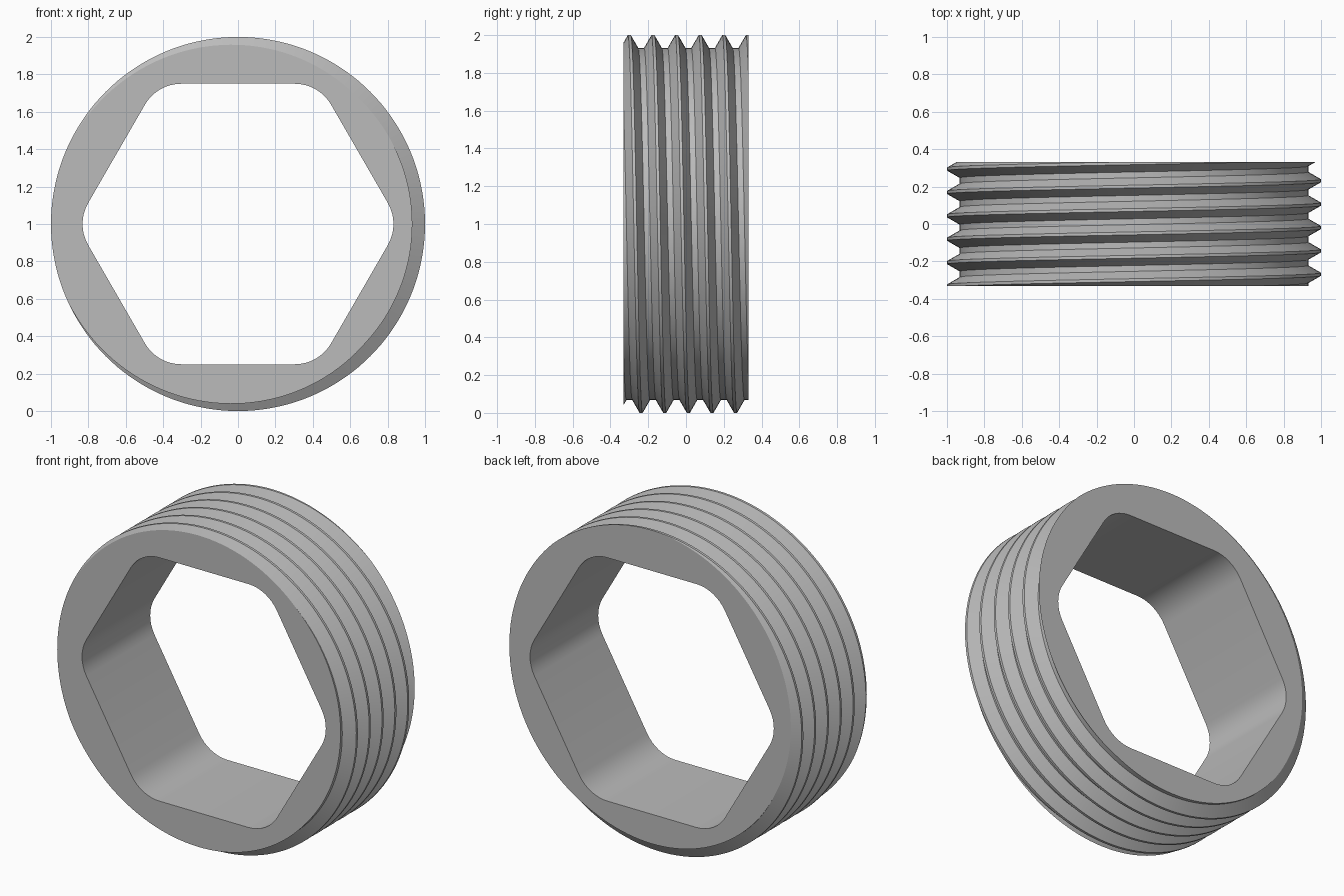
import bpy
import bmesh
from math import sin, cos, tan, pi, radians
from mathutils import Vector

if "Cube" in bpy.data.objects:
    bpy.data.objects.remove(bpy.data.objects["Cube"])

PITCH = 0.125          # thread pitch along y
CREST, ROOT = 1.0, 0.932
HALF = 0.332           # half the ring's depth
START = -0.30          # y of a crest at the top of the ring
SEGS = 144
APOTHEM, FILLET = 0.75, 0.225

# One pitch of the thread profile: (offset along y, radius)
PROFILE = [(-PITCH / 16, CREST), (PITCH / 16, CREST),
           (PITCH * 3 / 8, ROOT), (PITCH * 5 / 8, ROOT)]

bm = bmesh.new()

# Helical thread surface, longer than needed at both ends
columns = []
for s in range(SEGS + 1):
    a = 2 * pi * s / SEGS
    column = []
    for k in range(-3, 8):
        for off, r in PROFILE:
            y = START + PITCH * (k + s / SEGS) + off
            column.append(bm.verts.new((r * sin(a), y, 1 + r * cos(a))))
    columns.append(column)
for c0, c1 in zip(columns, columns[1:]):
    for i in range(len(c0) - 1):
        bm.faces.new((c0[i], c1[i], c1[i + 1], c0[i + 1]))
bmesh.ops.remove_doubles(bm, verts=bm.verts[:], dist=1e-5)

# Trim the thread flat at the front and back
for side in (-1, 1):
    bmesh.ops.bisect_plane(bm, geom=bm.verts[:] + bm.edges[:] + bm.faces[:],
                           dist=1e-6, plane_co=(0, side * HALF, 0),
                           plane_no=(0, side, 0), clear_outer=True)
rims = {side: [e for e in bm.edges if e.is_boundary
               and all(abs(v.co.y - side * HALF) < 1e-4 for v in e.verts)]
        for side in (-1, 1)}

# Hexagonal socket outline with rounded corners
outline = []
for corner in range(6):
    mid = radians(60 * corner)
    dist = (APOTHEM - FILLET) / cos(pi / 6)
    for i in range(9):
        a = mid + radians(-30 + 60 * i / 8)
        outline.append((dist * cos(mid) + FILLET * cos(a),
                        1 + dist * sin(mid) + FILLET * sin(a)))
loops = {side: [bm.verts.new((x, side * HALF, z)) for x, z in outline]
         for side in (-1, 1)}
n = len(outline)
for i in range(n):
    j = (i + 1) % n
    bm.faces.new((loops[-1][i], loops[-1][j], loops[1][j], loops[1][i]))

# Flat end faces between the thread and the socket
for side, loop in loops.items():
    inner = [bm.edges.get((loop[i], loop[(i + 1) % n])) for i in range(n)]
    bmesh.ops.triangle_fill(bm, edges=rims[side] + inner, use_beauty=True,
                            use_dissolve=False, normal=Vector((0, side, 0)))
bmesh.ops.recalc_face_normals(bm, faces=bm.faces[:])

mesh = bpy.data.meshes.new("threaded_ring")
bm.to_mesh(mesh)
bm.free()
ring = bpy.data.objects.new("threaded_ring", mesh)
bpy.context.collection.objects.link(ring)

# Plain grey metal
grey = bpy.data.materials.new("grey_metal")
grey.diffuse_color = (0.5, 0.5, 0.5, 1)
grey.use_nodes = True
grey.node_tree.nodes["Principled BSDF"].inputs["Base Color"].default_value = grey.diffuse_color
mesh.materials.append(grey)

bpy.context.view_layer.objects.active = ring
ring.select_set(True)
bpy.ops.object.shade_smooth_by_angle(angle=radians(25))
